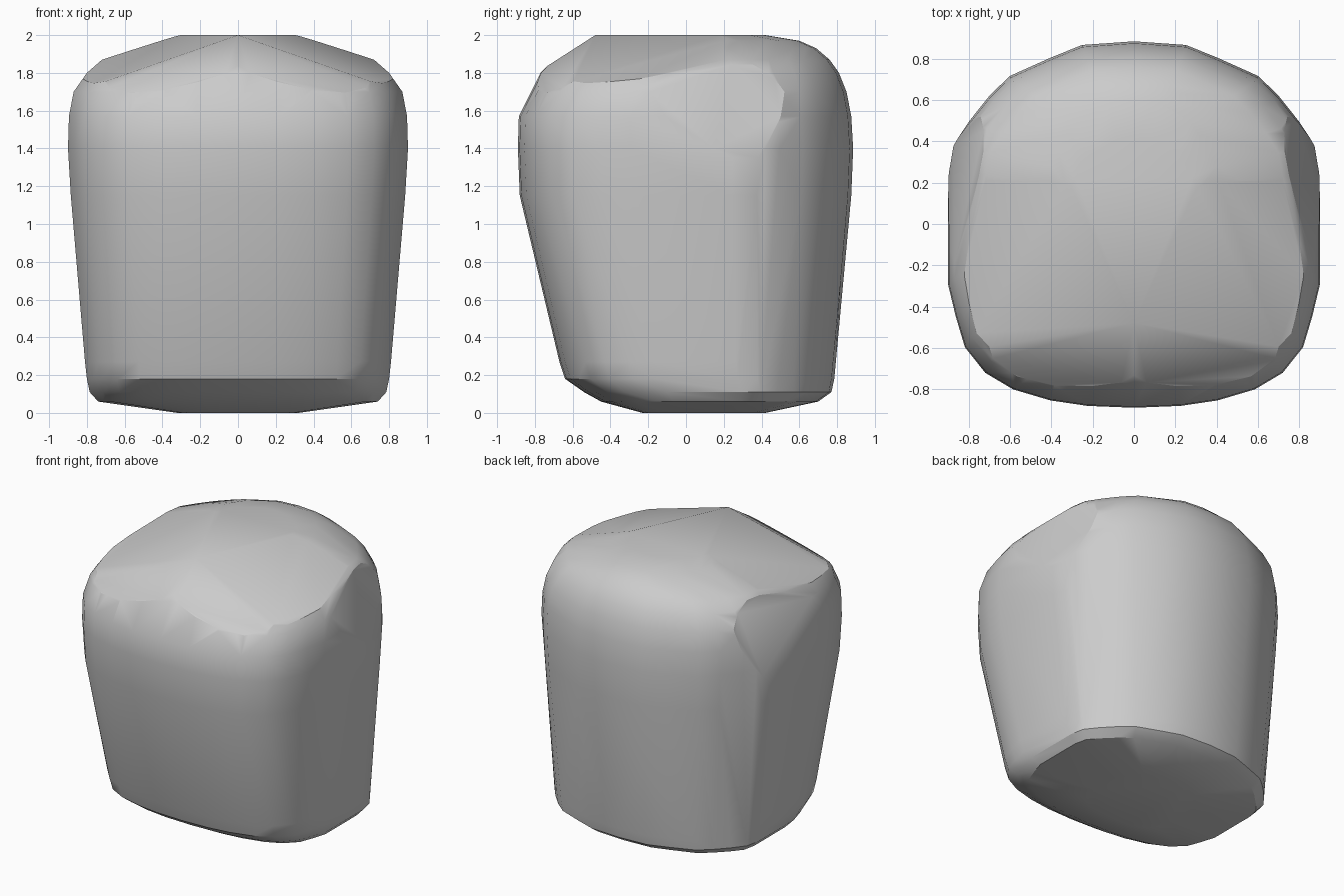
import bpy, bmesh, math
from mathutils import Vector

cube = bpy.data.objects.get("Cube")
if cube:
    bpy.data.objects.remove(cube, do_unlink=True)

# Half outline of the body in plan, front to back, as fractions of its size
PLAN = [(0, -1), (.25, -.99), (.45, -.96), (.65, -.9), (.8, -.81), (.91, -.67),
        (.96, -.5), (1, -.33), (1, .28), (.975, .43), (.89, .56), (.78, .7),
        (.67, .81), (.45, .91), (.28, .98), (0, 1)]

# Levels: height, half width, front y, back y
LEVELS = [(0, .32, -.23, .42), (.06, .74, -.45, .7), (.11, .785, -.54, .77),
          (.18, .8, -.64, .785), (.27, .81, -.67, .79), (.7, .845, -.77, .835),
          (1.15, .885, -.88, .875), (1.4, .9, -.89, .885), (1.57, .895, -.885, .875),
          (1.7, .87, -.82, .85), (1.8, .8, -.77, .81), (1.87, .72, -.7, .76),
          (1.93, .52, -.6, .69), (1.97, .41, -.53, .6), (2, .32, -.48, .42)]

# Flat cuts on one side, mirrored below: a point and an outward direction
CUTS = [((0, -.48, 2), (.041, -.108, .168)),
        ((0, -.48, 2), (.132, -.061, .407)),
        ((.9, .2, 1.37), (.106, .019, .032))]


def hull(points):
    bm = bmesh.new()
    for p in points:
        bm.verts.new(p)
    bmesh.ops.remove_doubles(bm, verts=bm.verts[:], dist=.003)
    found = bmesh.ops.convex_hull(bm, input=bm.verts[:])
    spare = {v for key in ("geom_interior", "geom_unused") for v in found[key]
             if isinstance(v, bmesh.types.BMVert)}
    bmesh.ops.delete(bm, geom=list(spare), context='VERTS')
    return bm


# Rounded body from stacked outlines
points = []
for z, width, front, back in LEVELS:
    middle, half = (front + back) / 2, (back - front) / 2
    for side in (-1, 1):
        points += [Vector((side * u * width, middle + v * half, z)) for u, v in PLAN]
bm = hull(points)

# Planed brow, crown slopes and upper sides
for (px, py, pz), (nx, ny, nz) in CUTS:
    for side in (-1, 1):
        bmesh.ops.bisect_plane(bm, geom=bm.verts[:] + bm.edges[:] + bm.faces[:],
                               plane_co=(side * px, py, pz),
                               plane_no=(side * nx, ny, nz), clear_outer=True)
        points = [v.co.copy() for v in bm.verts]
        bm.free()
        bm = hull(points)

bmesh.ops.dissolve_limit(bm, angle_limit=math.radians(1), verts=bm.verts[:], edges=bm.edges[:])
bmesh.ops.recalc_face_normals(bm, faces=bm.faces[:])
mesh = bpy.data.meshes.new("rounded_block")
bm.to_mesh(mesh)
bm.free()
block = bpy.data.objects.new("rounded_block", mesh)
bpy.context.collection.objects.link(block)

# Plain grey surface
grey = bpy.data.materials.new("plain grey")
grey.use_nodes = True
grey.diffuse_color = (.6, .6, .6, 1)
grey.node_tree.nodes["Principled BSDF"].inputs["Base Color"].default_value = (.6, .6, .6, 1)
mesh.materials.append(grey)

bpy.ops.object.select_all(action='DESELECT')
block.select_set(True)
bpy.context.view_layer.objects.active = block
bpy.ops.object.shade_smooth_by_angle(angle=math.radians(28))
